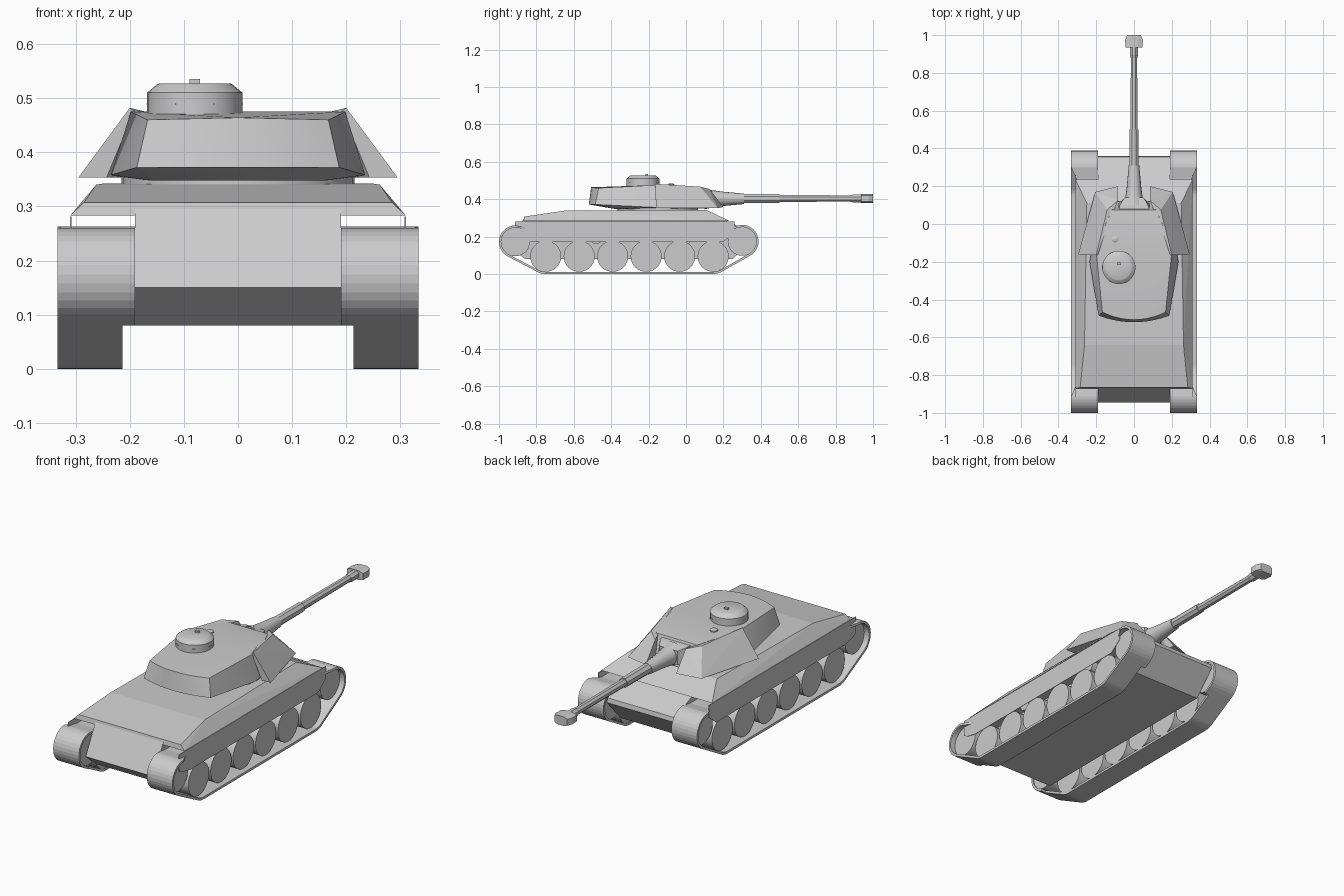
import bpy, bmesh
from math import sin, cos, pi, radians
from mathutils import Matrix, Vector

if "Cube" in bpy.data.objects:
    bpy.data.objects.remove(bpy.data.objects["Cube"])


def finish(name, bm, smooth=False, mirror=False):
    bmesh.ops.recalc_face_normals(bm, faces=bm.faces)
    me = bpy.data.meshes.new(name)
    bm.to_mesh(me)
    bm.free()
    if smooth:
        me.shade_smooth()
        me.set_sharp_from_angle(angle=radians(35))
    ob = bpy.data.objects.new(name, me)
    bpy.context.collection.objects.link(ob)
    if mirror:
        ob.modifiers.new("mirror", 'MIRROR').use_axis[0] = True
    return ob


def hull(name, pts, both=False, mirror=False, smooth=False):
    """Convex solid around points; both=True adds the x-mirrored points."""
    bm = bmesh.new()
    for x, y, z in pts:
        bm.verts.new((x, y, z))
        if both and x:
            bm.verts.new((-x, y, z))
    bmesh.ops.convex_hull(bm, input=bm.verts)
    loose = [v for v in bm.verts if not v.link_faces]
    bmesh.ops.delete(bm, geom=loose, context='VERTS')
    bmesh.ops.dissolve_limit(bm, angle_limit=0.01, verts=bm.verts, edges=bm.edges)
    return finish(name, bm, smooth, mirror)


def prism(name, profile, x0, x1, mirror=False):
    """Side profile (y, z) extruded from x0 to x1."""
    bm = bmesh.new()
    a = [bm.verts.new((x0, y, z)) for y, z in profile]
    b = [bm.verts.new((x1, y, z)) for y, z in profile]
    bm.faces.new(a)
    bm.faces.new(b)
    for i in range(len(a)):
        j = (i + 1) % len(a)
        bm.faces.new((a[i], a[j], b[j], b[i]))
    return finish(name, bm, mirror=mirror)


def turned(name, centre, axis, profile, sides=32, smooth=True, mirror=False, turn=0):
    """Stack of rings (distance along axis, radius) with closed ends."""
    bm = bmesh.new()
    rings = []
    for d, r in profile:
        rings.append([bm.verts.new((r * cos(turn + 2 * pi * i / sides),
                                    r * sin(turn + 2 * pi * i / sides), d)) for i in range(sides)])
    for p, q in zip(rings, rings[1:]):
        for i in range(sides):
            j = (i + 1) % sides
            bm.faces.new((p[i], p[j], q[j], q[i]))
    bm.faces.new(rings[0])
    bm.faces.new(rings[-1])
    rot = Vector((0, 0, 1)).rotation_difference(Vector(axis)).to_matrix().to_4x4()
    bm.transform(Matrix.Translation(centre) @ rot)
    return finish(name, bm, smooth, mirror)


X, Y, Z = (1, 0, 0), (0, 1, 0), (0, 0, 1)

# Lower hull between the tracks
prism("lower_hull", [(-.865, .30), (-.945, .15), (-.86, .08), (.25, .08),
                     (.36, .20), (.355, .222), (.10, .336)], -.19, .19)

# Upper hull with sloped sides, glacis and falling engine deck
hull("upper_hull", [(.31, -.87, .283), (.31, .235, .283), (.285, -.865, .307),
                    (.262, -.64, .34), (.25, .11, .342)], both=True)

# Side skirts
prism("side_skirt", [(-.915, .281), (-.915, .20), (-.89, .185), (-.83, .172), (.20, .172),
                     (.26, .22), (.26, .281)], .308, .31, mirror=True)

# Track belts wrapped around idlers and the end road wheels
wraps = [(-.912, .172, .088, 90, 244.6, 14), (-.75, .095, .095, 244.6, 270, 4),
         (.145, .095, .095, 270, 297.3, 4), (.30, .175, .088, 297.3, 450, 14)]
belt = []
for cy, cz, r, a0, a1, n in wraps:
    for i in range(n + 1):
        t = radians(a0 + (a1 - a0) * i / n)
        y, z = cy + r * cos(t), cz + r * sin(t)
        if belt and (belt[-1][1] - .08) * (z - .08) < 0:   # width step on the ramps
            y0, z0 = belt[-1][:2]
            ym = y0 + (y - y0) * (.08 - z0) / (z - z0)
            xs = (.19, .213) if z < z0 else (.213, .19)
            belt += [(ym, .08, cos(t), sin(t), x, .333) for x in xs]
        belt.append((y, z, cos(t), sin(t), .19 if z > .08 else .213, .333))
belt += [(.24, .252, 0, 1, .19, .305), (-.85, .252, 0, 1, .19, .305)]
bm = bmesh.new()
loops = []
for y, z, ny, nz, xi, xo in belt:
    y2, z2 = y - .012 * ny, z - .012 * nz
    loops.append([bm.verts.new(p) for p in ((xi, y, z), (xo, y, z), (xo, y2, z2), (xi, y2, z2))])
for p, q in zip(loops, loops[1:] + loops[:1]):
    for i in range(4):
        j = (i + 1) % 4
        bm.faces.new((p[i], p[j], q[j], q[i]))
finish("track", bm, mirror=True)

# Road wheels, idlers and return rollers, all set behind the skirt
for i in range(6):
    turned(f"road_wheel_{i + 1}", (.215, -.75 + .179 * i, .095), X,
           [(0, .083), (.09, .083)], mirror=True)
turned("rear_wheel", (.195, -.912, .172), X, [(0, .077), (.11, .077)], mirror=True)
turned("front_wheel", (.195, .30, .175), X, [(0, .077), (.11, .077)], mirror=True)
for i, y in enumerate((-.48, .0)):
    turned(f"return_roller_{i + 1}", (.19, y, .192), X, [(0, .032), (.1, .032)], 20, mirror=True)

# Turret ring and turret body
turned("turret_ring", (0, -.15, .335), Z, [(0, .215), (.03, .215)], 40)
rear = []
for i in range(6):       # gently curved rear plate
    u = i / 5
    rear += [(.187 * u, -.52 + .035 * u * u, .372), (.167 * u, -.507 + .04 * u * u, .464 - .004 * u)]
hull("turret_body", rear + [
    (.235, -.20, .358), (.20, .0, .35), (.13, .12, .35), (.16, -.38, .348),
    (.198, -.17, .475), (.150, .0, .471), (.115, .075, .463)], both=True, smooth=True)

# Wedge-shaped cheek armour
hull("cheek_armour", [(.20, -.165, .482), (.192, -.165, .476), (.295, -.16, .353),
                      (.243, -.16, .353), (.205, .17, .353), (.085, .20, .358),
                      (.142, .075, .467), (.085, .125, .455), (.085, .13, .36)], mirror=True)

# Gun mantlet, barrel and muzzle brake
hull("mantlet_base", [(.085, .06, .36), (.085, .06, .455), (.085, .105, .365),
                      (.075, .10, .45), (.05, .14, .37), (.05, .14, .44)], both=True)
turned("mantlet_cone", (0, 0, .402), Y, [(.10, .056), (.14, .046), (.20, .038), (.31, .028)], 16)
turned("barrel_sleeve", (0, 0, .404), Y, [(.29, .026), (.50, .025)], 8, False, turn=pi / 8)
turned("barrel", (0, 0, .404), Y, [(.49, .020), (.90, .018)], 8, False, turn=pi / 8)
turned("muzzle_collar", (0, 0, .404), Y, [(.88, .019), (.895, .023), (.94, .023)], 8, False, turn=pi / 8)
hull("muzzle_brake", [(.045, .935, .388), (.045, .935, .42), (.02, .935, .381), (.02, .935, .427),
                      (.047, .975, .388), (.047, .975, .42), (.02, 1.0, .381), (.02, 1.0, .427),
                      (.036, 1.0, .388), (.036, 1.0, .42)], both=True)

# Commander's cupola with hatch handle and vision slits
turned("cupola", (-.08, -.23, .455), Z, [(0, .088), (.055, .088), (.07, .07), (.072, .066)], 28)
hull("hatch_handle", [(-.08 + sx * .01, -.21 + sy * .006, z)
                      for sx in (-1, 1) for sy in (-1, 1) for z in (.52, .535)])
for i in range(6):
    rot = Matrix.Rotation(radians(60 * i), 3, 'Z')
    hull(f"vision_slit_{i + 1}", [Vector((-.08, -.23, .489)) + rot @ Vector((x, y, z))
                                  for x in (.08, .089) for y in (-.01, .01) for z in (-.001, .001)])

# Small roof periscope
turned("periscope", (-.10, -.08, .465), Z, [(0, .018), (.014, .018), (.018, .012)], 12)
